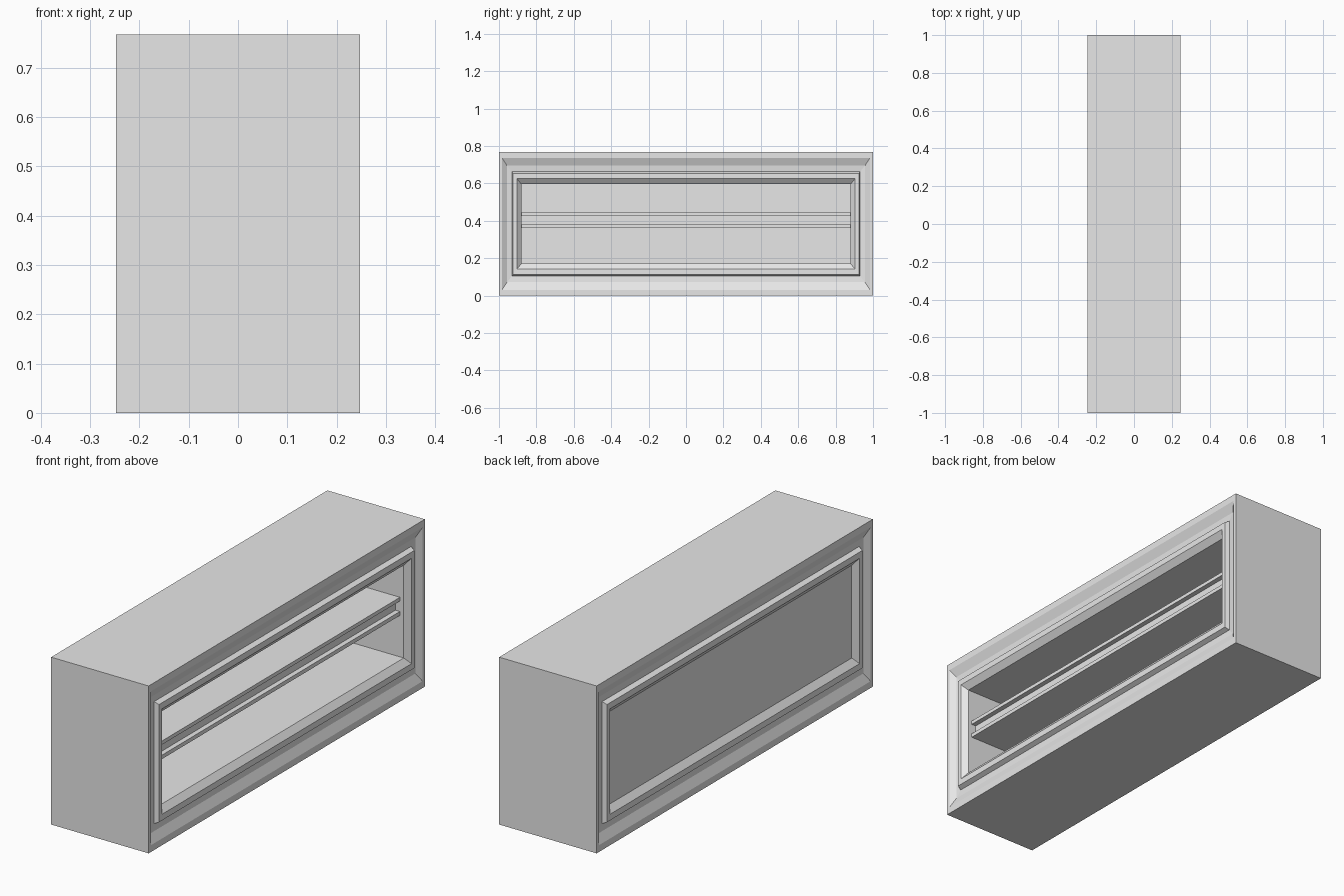
import bpy
import bmesh

old = bpy.data.objects.get("Cube")
if old:
    bpy.data.objects.remove(old, do_unlink=True)

HALF_LENGTH, HEIGHT, HALF_DEPTH = 1.0, 0.767, 0.247
PANEL_X, BACK_X = 0.224, -0.212

grey = bpy.data.materials.new("plain_grey")
grey.use_nodes = True
colour = (0.8, 0.8, 0.8, 1.0)
grey.diffuse_color = colour
grey.node_tree.nodes["Principled BSDF"].inputs["Base Color"].default_value = colour


def finish(name, bm):
    bmesh.ops.recalc_face_normals(bm, faces=bm.faces)
    mesh = bpy.data.meshes.new(name)
    bm.to_mesh(mesh)
    bm.free()
    mesh.materials.append(grey)
    obj = bpy.data.objects.new(name, mesh)
    bpy.context.collection.objects.link(obj)
    return obj


def ring(bm, inset_y, inset_z, x):
    """Rectangle across the case, inset from its outline."""
    y = HALF_LENGTH - inset_y
    low, high = inset_z, HEIGHT - inset_z
    return [bm.verts.new((x, *p)) for p in ((-y, low), (y, low), (y, high), (-y, high))]


def bridge(bm, a, b):
    for i in range(4):
        j = (i + 1) % 4
        bm.faces.new((a[i], a[j], b[j], b[i]))


# Moulding steps: side inset, top and bottom inset, x
moulding = [
    (0.0, 0.0, HALF_DEPTH),       # outer rim
    (0.016, 0.031, HALF_DEPTH),
    (0.043, 0.072, 0.229),        # sunken band
    (0.069, 0.104, 0.226),
    (0.076, 0.114, HALF_DEPTH),   # raised bead
    (0.096, 0.142, HALF_DEPTH),
    (0.12, 0.171, PANEL_X),       # edge of the opening
]

# Case: moulded back with a closed panel, moulded open side, hollow interior
bm = bmesh.new()
back = [(iy, iz, -x) for iy, iz, x in reversed(moulding)]
cavity = [(moulding[-1][0], moulding[-1][1], BACK_X)]
rings = [ring(bm, *step) for step in back + moulding + cavity]
for a, b in zip(rings, rings[1:]):
    bridge(bm, a, b)
bm.faces.new(rings[0])
bm.faces.new(rings[-1])
finish("case", bm)

# Shelf: board with a grooved front edge between two lips
LIP_X, GROOVE_X = 0.205, 0.182
profile = [
    (BACK_X, 0.361), (LIP_X, 0.361), (LIP_X, 0.379), (GROOVE_X, 0.379),
    (GROOVE_X, 0.427), (LIP_X, 0.427), (LIP_X, 0.444), (BACK_X, 0.444),
]
shelf_end = HALF_LENGTH - moulding[-1][0]
bm = bmesh.new()
face = bm.faces.new([bm.verts.new((x, -shelf_end, z)) for x, z in profile])
extruded = bmesh.ops.extrude_face_region(bm, geom=[face], use_keep_orig=True)
moved = [v for v in extruded["geom"] if isinstance(v, bmesh.types.BMVert)]
bmesh.ops.translate(bm, verts=moved, vec=(0, 2 * shelf_end, 0))
finish("shelf", bm)
